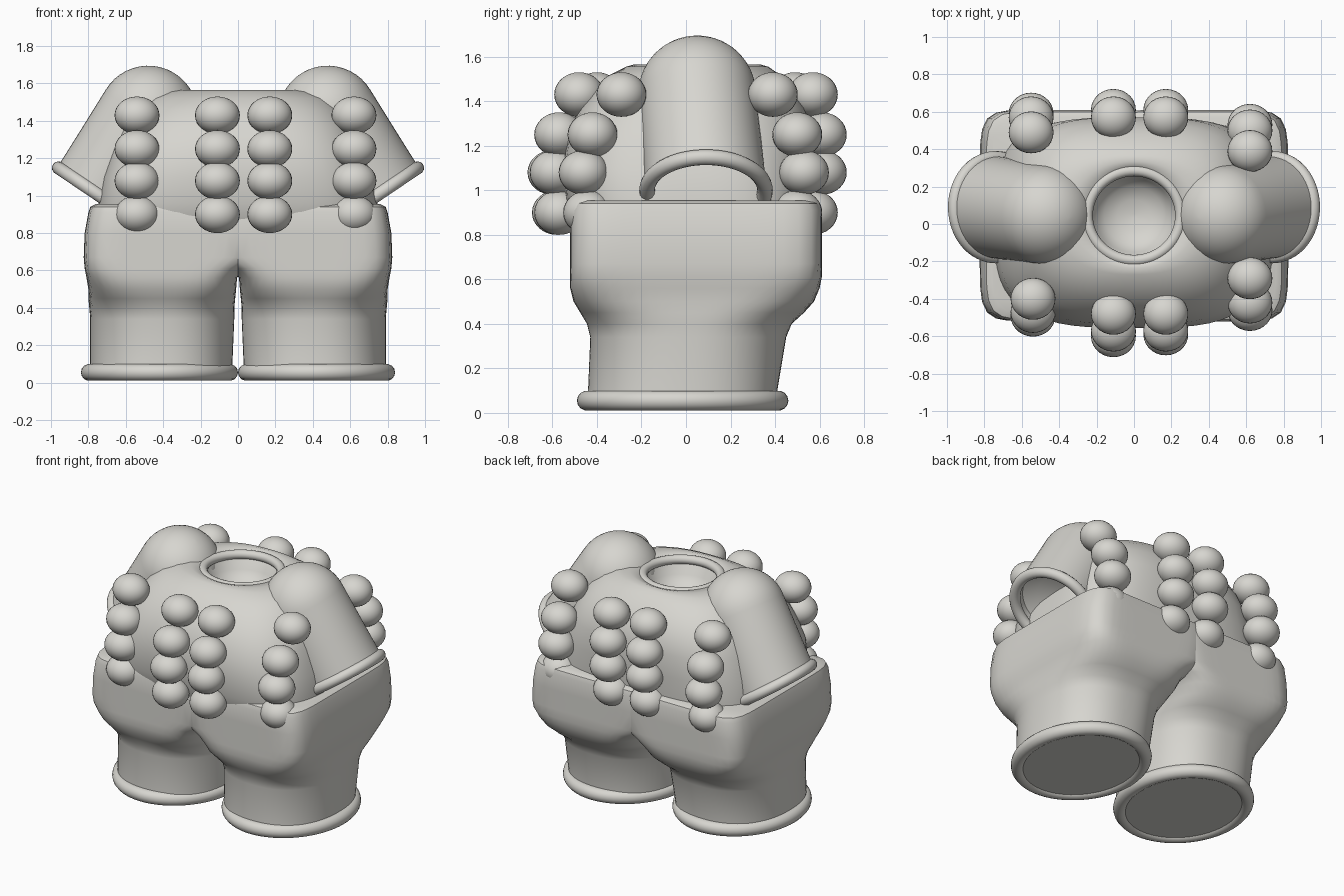
import bpy, bmesh, math
from mathutils import Vector, Matrix

if "Cube" in bpy.data.objects:
    bpy.data.objects.remove(bpy.data.objects["Cube"])

cloth = bpy.data.materials.new("pale grey")
cloth.diffuse_color = (0.68, 0.67, 0.63, 1)
cloth.use_nodes = True
cloth.node_tree.nodes["Principled BSDF"].inputs["Base Color"].default_value = cloth.diffuse_color


def add_object(name, bm, angle=40):
    bmesh.ops.recalc_face_normals(bm, faces=bm.faces)
    mesh = bpy.data.meshes.new(name)
    bm.to_mesh(mesh)
    bm.free()
    mesh.materials.append(cloth)
    ob = bpy.data.objects.new(name, mesh)
    bpy.context.collection.objects.link(ob)
    bpy.ops.object.select_all(action='DESELECT')
    ob.select_set(True)
    bpy.context.view_layer.objects.active = ob
    bpy.ops.object.shade_smooth_by_angle(angle=math.radians(angle))
    return ob


def skin(bm, rings):
    """Join rings of points into a closed skin with capped ends."""
    loops = [[bm.verts.new(p) for p in r] for r in rings]
    n = len(loops[0])
    for a, b in zip(loops, loops[1:]):
        for i in range(n):
            j = (i + 1) % n
            bm.faces.new((a[i], a[j], b[j], b[i]))
    bm.faces.new(loops[0])
    bm.faces.new(loops[-1])


def section(z, x0, x1, y0, y1, n, count=72):
    """Horizontal superellipse; a larger n is squarer."""
    pts = []
    for i in range(count):
        t = 2 * math.pi * i / count
        c, s = math.cos(t), math.sin(t)
        r = (abs(c) ** n + abs(s) ** n) ** (-1 / n)
        pts.append(Vector(((x0 + x1) / 2 + (x1 - x0) / 2 * r * c,
                           (y0 + y1) / 2 + (y1 - y0) / 2 * r * s, z)))
    return pts


def tube_ring(name, centre, axis, rx, ry, minor):
    """Round rolled hem, elliptical around its axis."""
    m = Matrix.Translation(centre) @ Vector(axis).to_track_quat('Z', 'Y').to_matrix().to_4x4()
    bm = bmesh.new()
    loops = []
    for i in range(64):
        t = 2 * math.pi * i / 64
        loop = []
        for k in range(14):
            a = 2 * math.pi * k / 14
            d = minor * math.cos(a)
            loop.append(bm.verts.new(m @ Vector(((rx + d) * math.cos(t), (ry + d) * math.sin(t),
                                                 minor * math.sin(a)))))
        loops.append(loop)
    for i in range(64):
        a, b = loops[i], loops[(i + 1) % 64]
        for k in range(14):
            l = (k + 1) % 14
            bm.faces.new((a[k], a[l], b[l], b[k]))
    return add_object(name, bm, 80)


# Trouser halves: round legs swelling into a boxy seat
LEG = [(.025, .03, .79, -.44, .41, 2.3), (.10, .03, .79, -.44, .41, 2.3),
       (.34, .02, .79, -.43, .45, 2.4), (.40, .02, .795, -.445, .475, 2.6),
       (.45, .015, .80, -.475, .53, 3.2), (.50, .01, .80, -.505, .575, 4.2),
       (.56, .005, .81, -.52, .60, 5.5), (.61, -.03, .82, -.52, .61, 7),
       (.67, -.12, .825, -.52, .61, 8), (.80, -.15, .82, -.52, .61, 8),
       (.91, -.15, .80, -.52, .61, 8), (.94, -.15, .79, -.51, .60, 8),
       (.955, -.15, .76, -.48, .57, 8)]
# Sleeve profile along its axis: dome, straight side, hollow end
SLEEVE = [(-.265 * math.cos(a), .265 * math.sin(a))
          for a in [math.radians(d) for d in range(2, 91, 8)]]
SLEEVE += [(.25, .268), (.50, .272), (.50, .245), (.42, .235), (.38, .15), (.37, .01)]

for side, label in ((1, "right"), (-1, "left")):
    bm = bmesh.new()
    skin(bm, [[Vector((side * p.x, p.y, p.z)) for p in section(*s)] for s in LEG])
    add_object(label + "_trouser_leg", bm)
    tube_ring(label + "_leg_hem", (side * .42, -.015, .055), (0, 0, 1), .375, .43, .045)

    shoulder = Vector((side * .48, .05, 1.43))
    cuff = Vector((side * .74, .09, 1.0))
    axis = (cuff - shoulder).normalized()
    rot = axis.to_track_quat('Z', 'Y')
    bm = bmesh.new()
    skin(bm, [[shoulder + rot @ Vector((r * math.cos(t), r * math.sin(t), h))
               for t in [2 * math.pi * i / 48 for i in range(48)]] for h, r in SLEEVE])
    add_object(label + "_sleeve", bm)
    tube_ring(label + "_sleeve_cuff", cuff, (side * .56, 0, -.83), .265, .265, .035)

# Jacket body, closing over the shoulders and sinking into the neck bowl
TORSO = [(.80, .73, -.48, .54, 3.6), (.88, .745, -.52, .56, 3.6), (.96, .745, -.54, .565, 3.5),
         (1.10, .72, -.555, .57, 3.4), (1.25, .67, -.535, .57, 3.2), (1.37, .62, -.48, .54, 3),
         (1.46, .56, -.41, .48, 2.8), (1.52, .50, -.34, .42, 2.6), (1.555, .42, -.27, .37, 2.4),
         (1.565, .34, -.235, .335, 2.2), (1.555, .26, -.21, .31, 2), (1.52, .235, -.18, .27, 2),
         (1.45, .21, -.15, .24, 2), (1.40, .16, -.11, .20, 2), (1.37, .09, -.04, .13, 2),
         (1.36, .01, .035, .055, 2)]
bm = bmesh.new()
skin(bm, [section(z, -x, x, y0, y1, n) for z, x, y0, y1, n in TORSO])
add_object("jacket_body", bm, 60)
tube_ring("collar", (0, .045, 1.535), (0, 0, 1), .25, .24, .03)

# Columns of round puffs: x, then y at each height from top to bottom
ROWS = (1.43, 1.25, 1.08, .90)
COLUMNS = {
    "front": [(-.54, (-.40, -.47, -.49, -.47)), (-.11, (-.48, -.57, -.60, -.58)),
              (.17, (-.48, -.57, -.59, -.57)), (.62, (-.29, -.42, -.46, -.44))],
    "back": [(-.55, (.49, .57, .59, .55)), (-.11, (.57, .61, .61, .57)),
             (.17, (.57, .61, .61, .57)), (.62, (.39, .50, .53, .50))]}
for face, columns in COLUMNS.items():
    for i, (x, ys) in enumerate(columns):
        bm = bmesh.new()
        for z, y in zip(ROWS, ys):
            bmesh.ops.create_uvsphere(bm, u_segments=28, v_segments=16, radius=1,
                                      matrix=Matrix.Translation((x, y, z))
                                      @ Matrix.Diagonal((.12, .112, .1, 1)))
        add_object(f"{face}_puff_column_{i + 1}", bm, 60)
